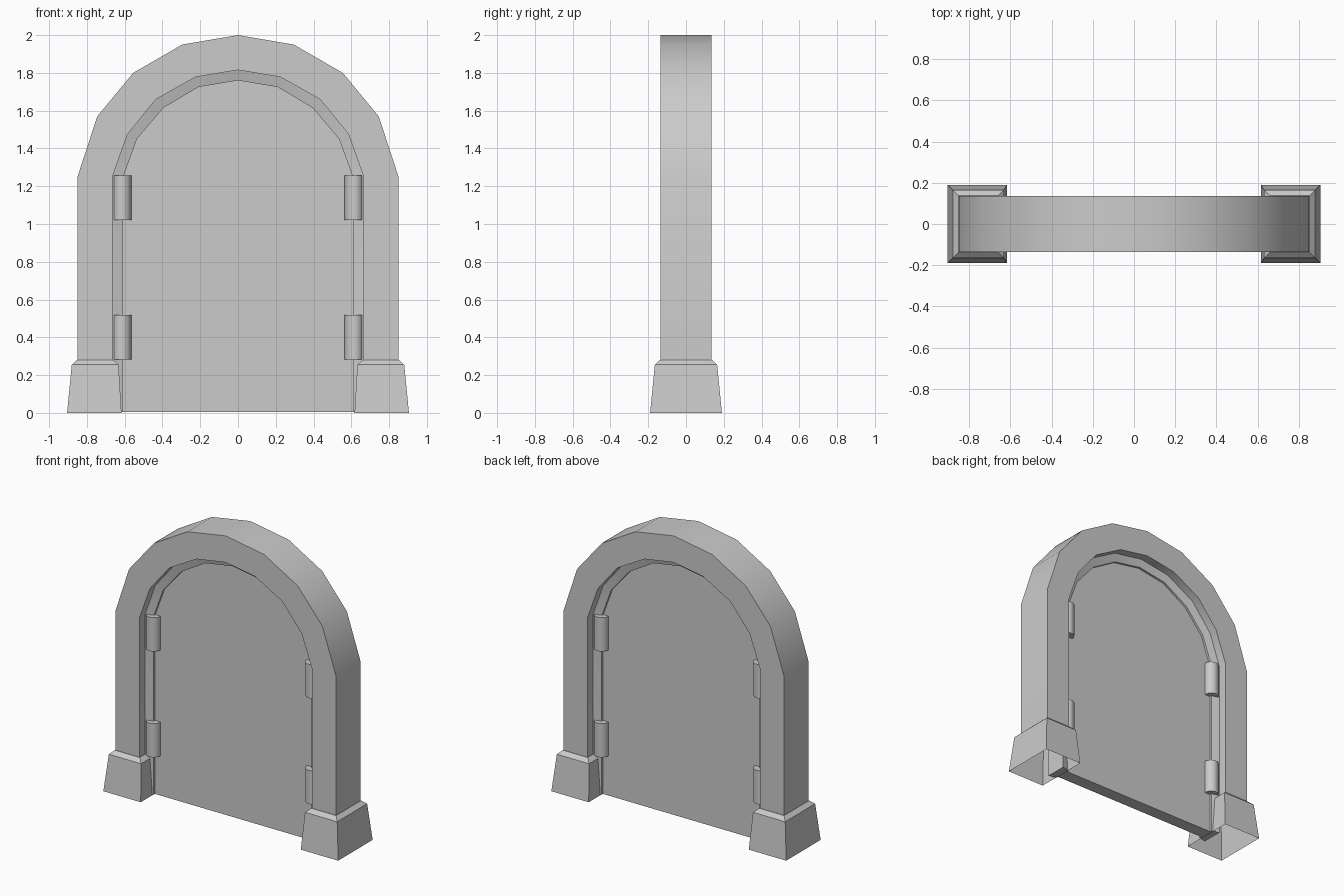
import bpy
import bmesh

if "Cube" in bpy.data.objects:
    bpy.data.objects.remove(bpy.data.objects["Cube"])

GREY = (0.6, 0.6, 0.6, 1)
stone = bpy.data.materials.new("plain_grey")
stone.use_nodes = True
stone.diffuse_color = GREY
stone.node_tree.nodes["Principled BSDF"].inputs["Base Color"].default_value = GREY

# Right halves of the arch outlines, from the springing up to the crown
OUTER = [(0.85, 1.25), (0.745, 1.57), (0.555, 1.80), (0.295, 1.95), (0, 2.0)]
INNER = [(0.665, 1.25), (0.585, 1.475), (0.435, 1.66), (0.225, 1.778), (0, 1.815)]
LIP = [(0.608, 1.25), (0.535, 1.45), (0.395, 1.615), (0.21, 1.725), (0, 1.76)]


def full_outline(half, bottom):
    """Add the straight leg and mirror the half outline."""
    right = [(half[0][0], bottom)] + half
    return right + [(-x, z) for x, z in reversed(right[:-1])]


def finish(name, bm, smooth=True):
    bmesh.ops.recalc_face_normals(bm, faces=bm.faces)
    mesh = bpy.data.meshes.new(name)
    bm.to_mesh(mesh)
    bm.free()
    mesh.materials.append(stone)
    obj = bpy.data.objects.new(name, mesh)
    bpy.context.collection.objects.link(obj)
    if smooth:
        bpy.ops.object.select_all(action='DESELECT')
        obj.select_set(True)
        bpy.context.view_layer.objects.active = obj
        bpy.ops.object.shade_smooth_by_angle(angle=0.52)
    return obj


def sweep(name, section, bottom):
    """Join outlines placed at given depths into a closed band."""
    bm = bmesh.new()
    rails = [[bm.verts.new((x, y, z)) for x, z in full_outline(half, bottom)]
             for half, y in section]
    for a, b in zip(rails, rails[1:] + rails[:1]):
        for i in range(len(a) - 1):
            bm.faces.new((a[i], a[i + 1], b[i + 1], b[i]))
    for end in (0, -1):
        bm.faces.new([rail[end] for rail in rails])
    return finish(name, bm)


# Thick outer arch and the sloped lip that holds the panel
sweep("stone_arch", [(OUTER, -0.135), (OUTER, 0.135), (INNER, 0.135), (INNER, -0.135)], 0.27)
sweep("inner_lip", [(INNER, -0.075), (INNER, 0.075), (LIP, 0.06), (LIP, -0.06)], 0.005)

# Door panel filling the opening
bm = bmesh.new()
panel = bm.faces.new([bm.verts.new((x, -0.045, z)) for x, z in full_outline(LIP, 0.005)])
extruded = bmesh.ops.extrude_face_region(bm, geom=[panel], use_keep_orig=True)
moved = [v for v in extruded["geom"] if isinstance(v, bmesh.types.BMVert)]
bmesh.ops.translate(bm, verts=moved, vec=(0, 0.09, 0))
finish("door_panel", bm, smooth=False)

# Tapered plinths with a chamfered top and open underside
LEVELS = [(0, 0.617, 0.905, 0.19), (0.255, 0.632, 0.88, 0.165), (0.28, 0.66, 0.853, 0.138)]
for side, sign in (("left", 1), ("right", -1)):
    bm = bmesh.new()
    rings = [[bm.verts.new((sign * x, y, z))
              for x, y in ((x0, -d), (x1, -d), (x1, d), (x0, d))]
             for z, x0, x1, d in LEVELS]
    for a, b in zip(rings, rings[1:]):
        for i in range(4):
            j = (i + 1) % 4
            bm.faces.new((a[i], a[j], b[j], b[i]))
    bm.faces.new(rings[-1])
    finish(side + "_plinth", bm, smooth=False)

    # Round hinges, upper and lower, on both faces of the door
    for face, y in (("front", -0.05), ("back", 0.05)):
        for level, z in (("upper", 1.138), ("lower", 0.4)):
            bpy.ops.mesh.primitive_cylinder_add(
                vertices=16, radius=0.049, depth=0.235, location=(sign * 0.614, y, z))
            hinge = bpy.context.object
            hinge.name = "_".join((side, face, level, "hinge"))
            hinge.data.materials.append(stone)
            bpy.ops.object.shade_smooth_by_angle(angle=0.52)
